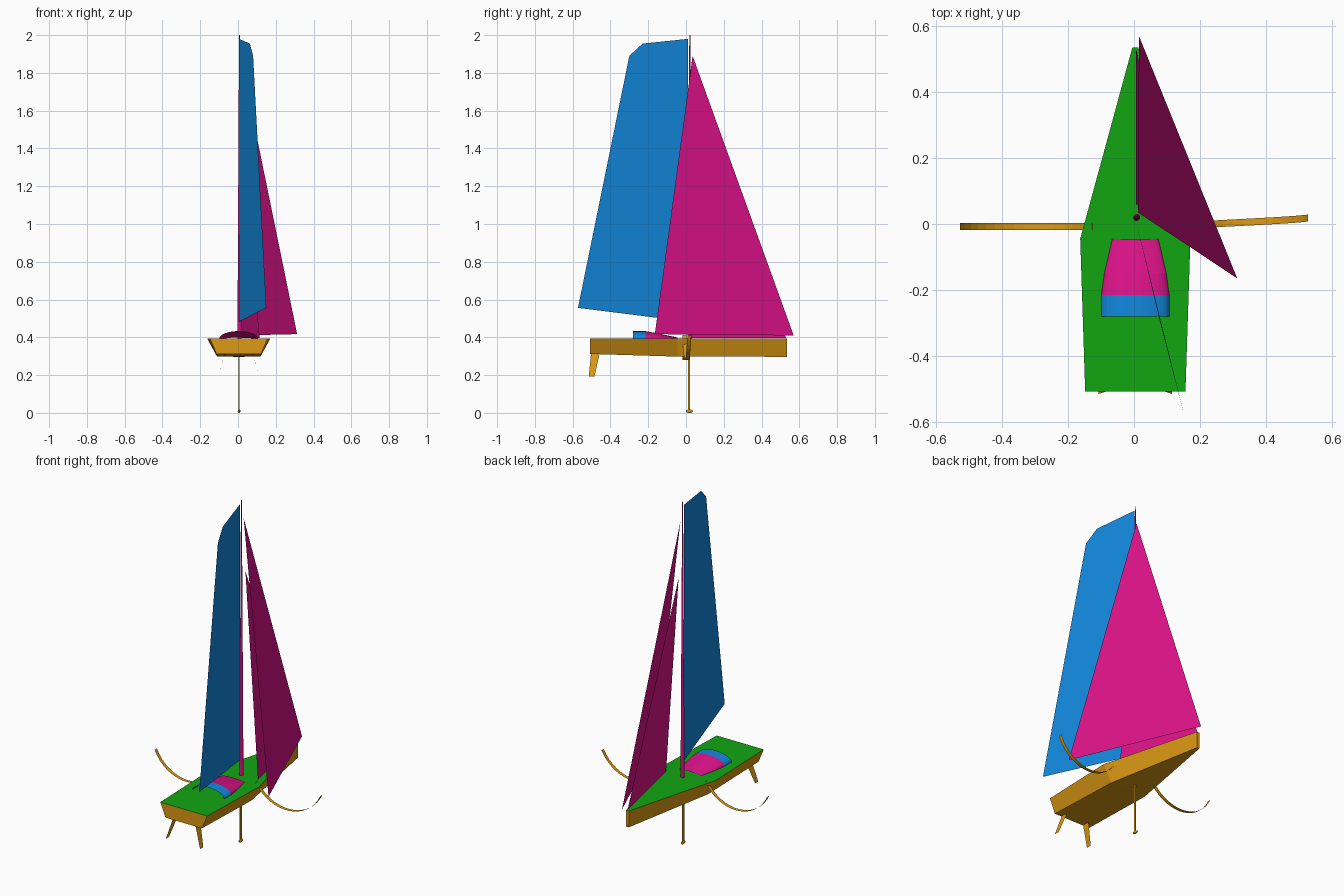
import bpy, bmesh, math
from mathutils import Vector

if "Cube" in bpy.data.objects:
    bpy.data.objects.remove(bpy.data.objects["Cube"])


def mat(name, r, g, b):
    m = bpy.data.materials.new(name)
    m.diffuse_color = (r, g, b, 1)
    m.use_nodes = True
    m.node_tree.nodes["Principled BSDF"].inputs["Base Color"].default_value = m.diffuse_color
    return m


ORANGE = mat("hull_orange", 0.72, 0.32, 0.007)
GREEN = mat("deck_green", 0.006, 0.38, 0.006)
PINK = mat("sail_pink", 0.72, 0.006, 0.25)
BLUE = mat("sail_blue", 0.006, 0.25, 0.72)


def make(name, verts, faces, *mats):
    me = bpy.data.meshes.new(name)
    me.from_pydata(verts, [], faces)
    me.update()
    for m in mats:
        me.materials.append(m)
    ob = bpy.data.objects.new(name, me)
    bpy.context.collection.objects.link(ob)
    return ob


def fix_normals(ob):
    bm = bmesh.new()
    bm.from_mesh(ob.data)
    bmesh.ops.recalc_face_normals(bm, faces=bm.faces[:])
    bm.to_mesh(ob.data)
    bm.free()


def loft(name, rings, *mats, closed=False):
    """Skin a list of equal-length point rows."""
    n = len(rings[0])
    verts = [p for r in rings for p in r]
    faces = []
    for i in range(len(rings) - 1):
        for j in range(n if closed else n - 1):
            k = (j + 1) % n
            faces.append((i * n + j, i * n + k, (i + 1) * n + k, (i + 1) * n + j))
    if closed:
        faces += [tuple(range(n)), tuple(range(len(verts) - n, len(verts)))]
    ob = make(name, verts, faces, *mats)
    if closed:
        fix_normals(ob)
    return ob


CX = 0.004  # centreline
DECK = 0.393

# Hull: y, deck half width, bottom half width, bottom height
stations = [(-0.507, 0.152, 0.118, 0.312), (-0.045, 0.167, 0.115, 0.298),
            (0.535, 0.009, 0.008, 0.297)]
hull = loft("hull", [[(CX - t, y, DECK), (CX + t, y, DECK), (CX + b, y, zb), (CX - b, y, zb)]
                     for y, t, b, zb in stations], ORANGE, GREEN, closed=True)
for p in hull.data.polygons:
    p.material_index = 1 if p.normal.z > 0.9 else 0

# Spray hood: open arched shell, pink with a blue rear band
hood_rows = []
for y, w, h in [(-0.28, 0.103, 0.04), (-0.215, 0.103, 0.04), (-0.15, 0.094, 0.028),
                (-0.045, 0.07, 0.006)]:
    hood_rows.append([(CX - w * math.cos(math.pi * i / 16), y,
                       DECK + h * math.sin(math.pi * i / 16)) for i in range(17)])
hood = loft("spray_hood", hood_rows, PINK, BLUE)
for p in hood.data.polygons:
    p.material_index = 1 if p.center.y < -0.215 else 0

# Sails
make("main_sail", [(0.006, 0.01, 1.98), (0.063, -0.23, 1.955), (0.08, -0.30, 1.89),
                   (0.15, -0.572, 0.556), (0.006, 0.01, 0.483)], [(0, 1, 2, 3, 4)], BLUE)
make("outer_jib", [(0.015, 0.57, 0.41), (0.012, 0.035, 1.89), (0.313, -0.165, 0.417)],
     [(0, 1, 2)], PINK)
make("inner_jib", [(0.006, 0.53, 0.397), (0.006, 0.06, 1.57), (0.115, 0.02, 0.397)],
     [(0, 1, 2)], PINK)

# Mast
loft("mast", [[(0.008 + r * math.cos(a * math.pi / 6), 0.02 + r * math.sin(a * math.pi / 6), z)
               for a in range(12)] for z, r in [(0.385, 0.011), (2.0, 0.0025)]],
     PINK, closed=True)

# Keel fin and bulb
loft("keel_fin", [[(0.006 - 0.003, 0.01, z), (0.006 + 0.003, 0.01, z),
                   (0.006 + 0.003, 0.022, z), (0.006 - 0.003, 0.022, z)]
                  for z in (0.01, 0.30)], ORANGE, closed=True)
bm = bmesh.new()
bmesh.ops.create_uvsphere(bm, u_segments=10, v_segments=6, radius=1)
for v in bm.verts:
    v.co = Vector((0.006 + 0.008 * v.co.x, 0.018 + 0.019 * v.co.y, 0.009 + 0.009 * v.co.z))
bulb = make("keel_bulb", [], [], ORANGE)
bm.to_mesh(bulb.data)
bm.free()

for side, s in (("left", -1), ("right", 1)):
    # Curved foils: thin arc strips, the right one raked slightly forward
    rows = []
    a0, a1, n = math.radians(204), math.radians(331), 16
    for i in range(n + 1):
        t = i / n
        a = a0 + (a1 - a0) * t
        x = -0.322 + 0.224 * math.cos(a)
        y = -0.008 if s < 0 else 0.018 - 0.026 * t
        z = 0.503 + 0.224 * math.sin(a)
        w = 0.0105
        rows.append([(-s * x, y - w, z), (-s * x, y + w, z)])
    foil = loft(side + "_foil", rows, ORANGE)
    # Rudders: thin splayed tapering blades
    xt, xb = CX + s * 0.074, CX + s * 0.111
    make(side + "_rudder", [(xt, -0.503, 0.312), (xt, -0.458, 0.31),
                            (xb, -0.485, 0.192), (xb, -0.515, 0.192)], [(0, 1, 2, 3)], ORANGE)
